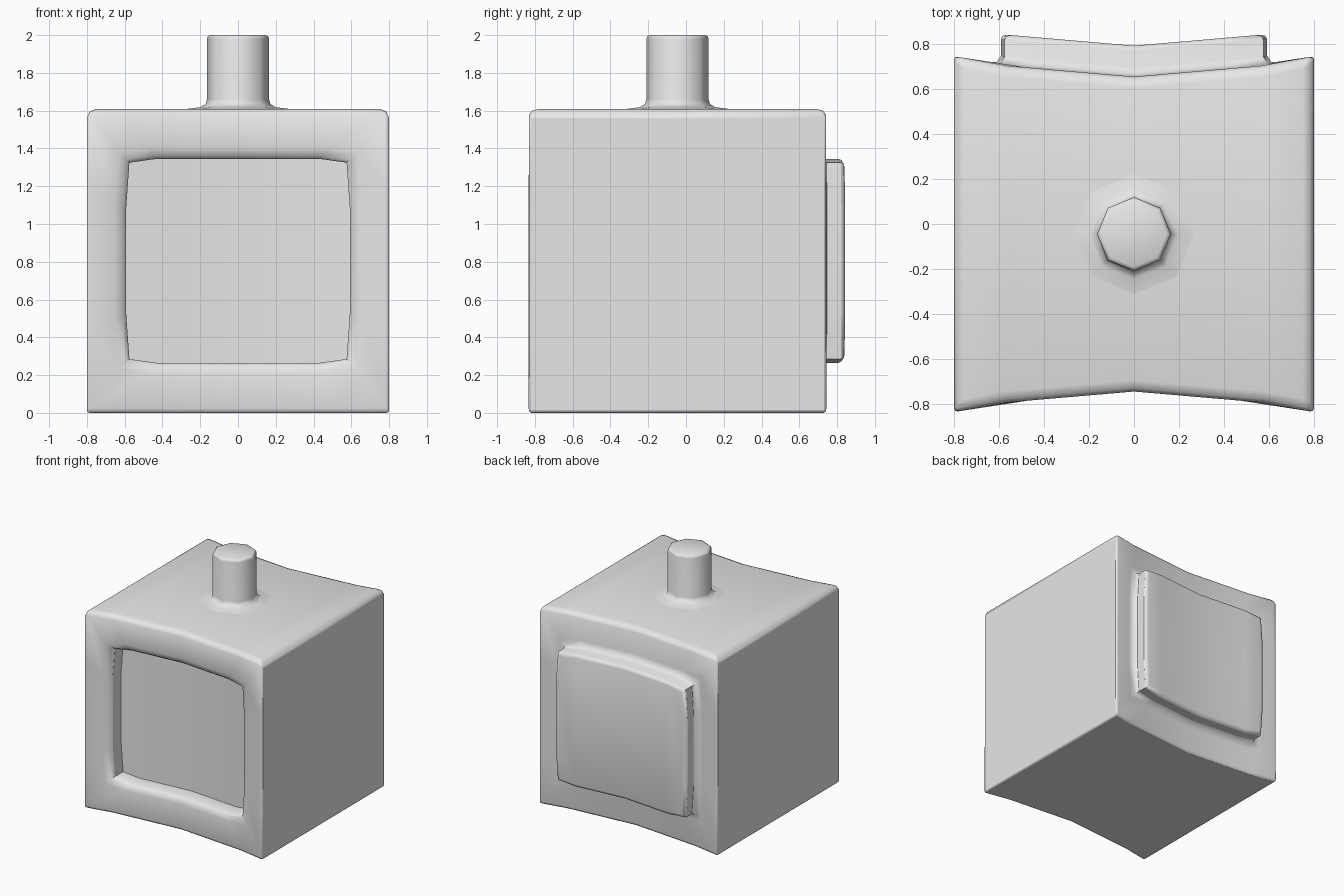
import bpy
import bmesh
from math import cos, sin, pi, radians

cube = bpy.data.objects.get("Cube")
if cube:
    bpy.data.objects.remove(cube, do_unlink=True)

grey = bpy.data.materials.new("plain_grey")
grey.use_nodes = True
grey.diffuse_color = (0.8, 0.8, 0.8, 1)
grey.node_tree.nodes["Principled BSDF"].inputs["Base Color"].default_value = (0.8, 0.8, 0.8, 1)

MID = 0.805                      # half height of the case


def make_object(name, bm):
    bmesh.ops.recalc_face_normals(bm, faces=bm.faces)
    mesh = bpy.data.meshes.new(name)
    bm.to_mesh(mesh)
    bm.free()
    mesh.materials.append(grey)
    ob = bpy.data.objects.new(name, mesh)
    bpy.context.collection.objects.link(ob)
    return ob


def bridge(bm, a, b):
    n = len(a)
    for i in range(n):
        j = (i + 1) % n
        bm.faces.new((a[i], a[j], b[j], b[i]))


def smooth(ob, angle, is_flat=lambda n: False):
    """Smooth shading, kept sharp at steep edges and around flat panels."""
    bm = bmesh.new()
    bm.from_mesh(ob.data)
    bm.normal_update()
    for f in bm.faces:
        f.smooth = True
    for e in bm.edges:
        if len(e.link_faces) == 2:
            a, b = e.link_faces
            steep = e.calc_face_angle(0) > radians(angle)
            e.smooth = not (steep or is_flat(a.normal) != is_flat(b.normal))
    bm.to_mesh(ob.data)
    bm.free()


def bow(x):
    """Depth of the inward bow shared by the front and the back."""
    x = abs(x)
    return 0.086 * min(x, 0.58) + 0.19 * max(x - 0.58, 0)


def outline(quarter, scale=1):
    """Mirror a quarter outline into a closed loop."""
    right = quarter + [(u, -v) for u, v in reversed(quarter)]
    left = [(-u, v) for u, v in reversed(right[1:-1])]
    return [(u * scale, v * scale) for u, v in right + left]


CASE = [(0, MID), (0.58, MID), (0.8, MID), (0.8, 0.4)]
SCREEN = [(0, 0.54), (0.43, 0.54), (0.575, 0.52), (0.592, 0.28)]

# Case: one loft from the recessed screen, over the sides, to the raised back panel
bm = bmesh.new()


def ring(quarter, scale, side, out):
    base = 0.745 if side < 0 else 0.655
    return [bm.verts.new((x, side * (base + bow(x) + out), z + MID))
            for x, z in outline(quarter, scale)]


screen_rings = [(1, -0.14), (1, -0.035), (1.03, -0.01), (1.1, 0)]
panel_rings = [(1.1, 0), (1.03, 0.01), (1, 0.04), (1, 0.115), (0.985, 0.132), (0.95, 0.138)]
front = ring(CASE, 1, -1, 0)
back = ring(CASE, 1, 1, 0)
rings = [ring(SCREEN, s, -1, d) for s, d in screen_rings] + [front, back]
rings += [ring(SCREEN, s, 1, d) for s, d in panel_rings]
for a, b in zip(rings, rings[1:]):
    bridge(bm, a, b)
for r in (rings[0], rings[-1]):
    bm.faces.new((r[0], r[1], r[6], r[7]))
    bm.faces.new(r[1:7])
    bm.faces.new((r[0], r[7], r[8], r[13]))
    bm.faces.new(r[8:14])

# Rounded outer edges, softer along the top
weight = bm.edges.layers.float.new("bevel_weight_edge")
pairs = [(front[i], back[i]) for i in (2, 5, 9, 12)]
for r in (front, back):
    pairs += list(zip(r, r[1:] + r[:1]))
for a, b in pairs:
    top = min(a.co.z, b.co.z) > 1.6
    bm.edges.get((a, b))[weight] = 1 if top else 0.3

case = make_object("case", bm)
bev = case.modifiers.new("soft_edges", "BEVEL")
bev.limit_method = "WEIGHT"
bev.width = 0.05
bev.segments = 2
bev.use_clamp_overlap = False
bpy.context.view_layer.objects.active = case
case.select_set(True)
bpy.ops.object.modifier_apply(modifier=bev.name)
smooth(case, 55, lambda n: abs(n.x) > 0.99 or n.z < -0.99)

# Post: eight-sided, flared where it meets the top
bm = bmesh.new()
profile = [(0.3, 1.606), (0.2, 1.618), (0.172, 1.635), (0.164, 1.66),
           (0.164, 1.98), (0.16, 1.993), (0.145, 2.0)]
rings = [[bm.verts.new((r * cos(k * pi / 4), r * sin(k * pi / 4) - 0.045, z))
          for k in range(8)] for r, z in profile]
for a, b in zip(rings, rings[1:]):
    bridge(bm, a, b)
bm.faces.new(rings[-1])
bm.faces.new(rings[0])
post = make_object("post", bm)
smooth(post, 55)
